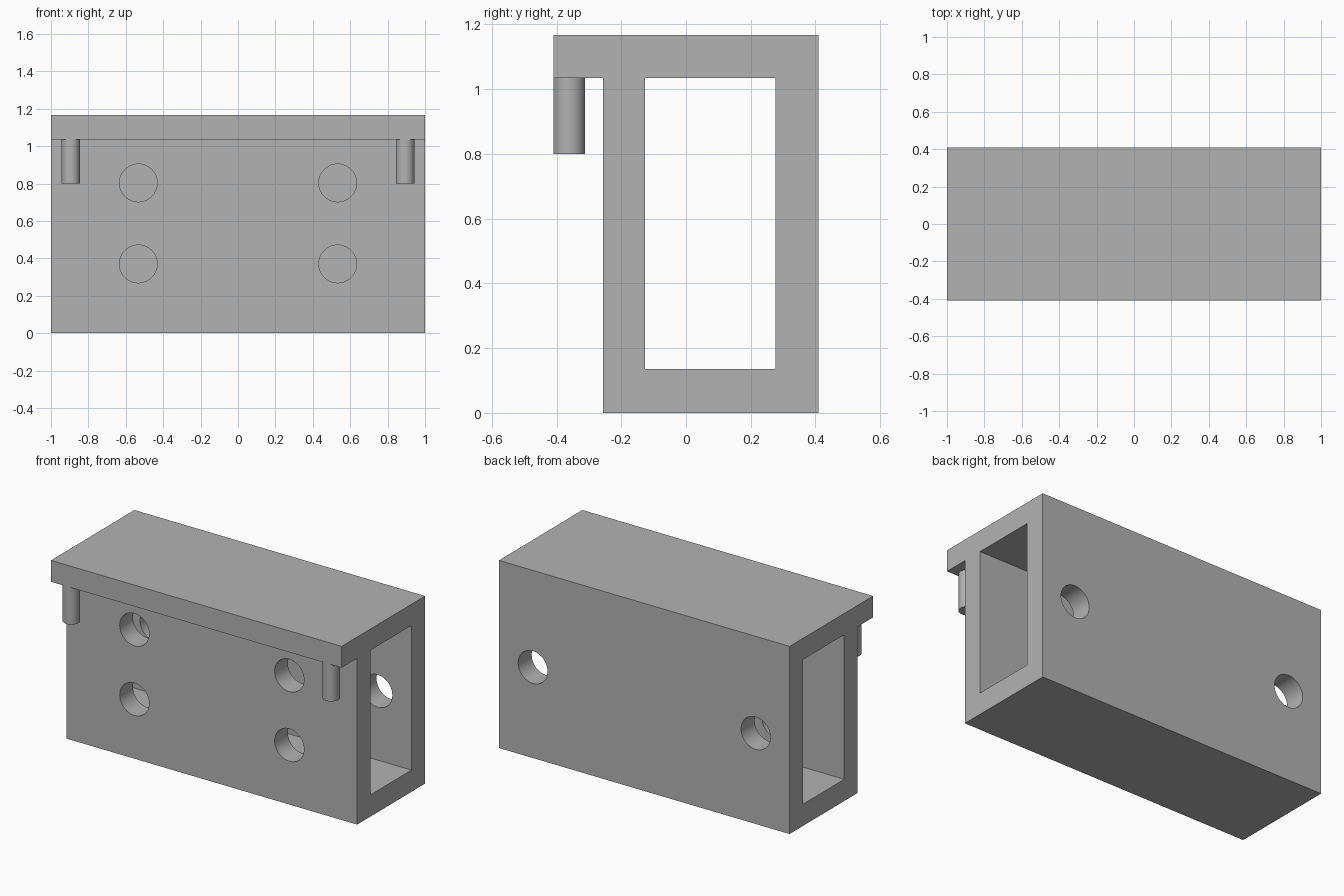
import bpy, bmesh, math
from mathutils import Matrix

if "Cube" in bpy.data.objects:
    bpy.data.objects.remove(bpy.data.objects["Cube"], do_unlink=True)

grey = bpy.data.materials.new("plain grey")
grey.use_nodes = True
grey.diffuse_color = (0.45, 0.45, 0.45, 1)
grey.node_tree.nodes["Principled BSDF"].inputs["Base Color"].default_value = grey.diffuse_color


def finish(name, bm):
    bmesh.ops.recalc_face_normals(bm, faces=bm.faces)
    mesh = bpy.data.meshes.new(name)
    bm.to_mesh(mesh)
    bm.free()
    mesh.materials.append(grey)
    obj = bpy.data.objects.new(name, mesh)
    bpy.context.collection.objects.link(obj)
    return obj


def extrude_profile(name, points, half):
    """Side profile (y, z) swept along x."""
    bm = bmesh.new()
    face = bm.faces.new([bm.verts.new((-half, y, z)) for y, z in points])
    swept = bmesh.ops.extrude_face_region(bm, geom=[face])["geom"]
    verts = [v for v in swept if isinstance(v, bmesh.types.BMVert)]
    bmesh.ops.translate(bm, verts=verts, vec=(2 * half, 0, 0))
    return finish(name, bm)


def cylinder(name, centre, radius, depth, along_y=False):
    bm = bmesh.new()
    turn = Matrix.Rotation(math.pi / 2 if along_y else 0, 4, "X")
    bmesh.ops.create_cone(bm, cap_ends=True, segments=48, radius1=radius, radius2=radius,
                          depth=depth, matrix=Matrix.Translation(centre) @ turn)
    return finish(name, bm)


def select_only(obj):
    bpy.ops.object.select_all(action="DESELECT")
    obj.select_set(True)
    bpy.context.view_layer.objects.active = obj


def cut(target, cutter):
    cutter.hide_render = True
    mod = target.modifiers.new("cut", "BOOLEAN")
    mod.operation = "DIFFERENCE"
    mod.solver = "EXACT"
    mod.object = cutter
    select_only(target)
    bpy.ops.object.modifier_apply(modifier=mod.name)
    bpy.data.objects.remove(cutter, do_unlink=True)


# Box body with an overhanging front lip
FRONT, BACK, LIP, TOP, UNDER = -0.257, 0.41, -0.41, 1.167, 1.034
body = extrude_profile("box_body", [(FRONT, 0), (BACK, 0), (BACK, TOP), (LIP, TOP),
                                    (LIP, UNDER), (FRONT, UNDER)], 1)

# Rectangular channel running end to end
cut(body, extrude_profile("channel_cutter", [(-0.127, 0.135), (0.277, 0.135),
                                             (0.277, 1.034), (-0.127, 1.034)], 1.1))

# Four holes in the front wall, two in the back wall
for side in (-1, 1):
    for z in (0.37, 0.803):
        cut(body, cylinder("front_hole_cutter", (side * 0.533, -0.2, z), 0.101, 0.3, True))
    cut(body, cylinder("back_hole_cutter", (side * 0.767, 0.35, 0.565), 0.101, 0.3, True))

# Pegs hanging under the lip
pegs = [cylinder(name, (side * 0.894, -0.361, 0.918), 0.049, 0.236)
        for name, side in (("left_peg", 1), ("right_peg", -1))]

for obj in [body] + pegs:
    select_only(obj)
    bpy.ops.object.shade_smooth_by_angle(angle=math.radians(30))
